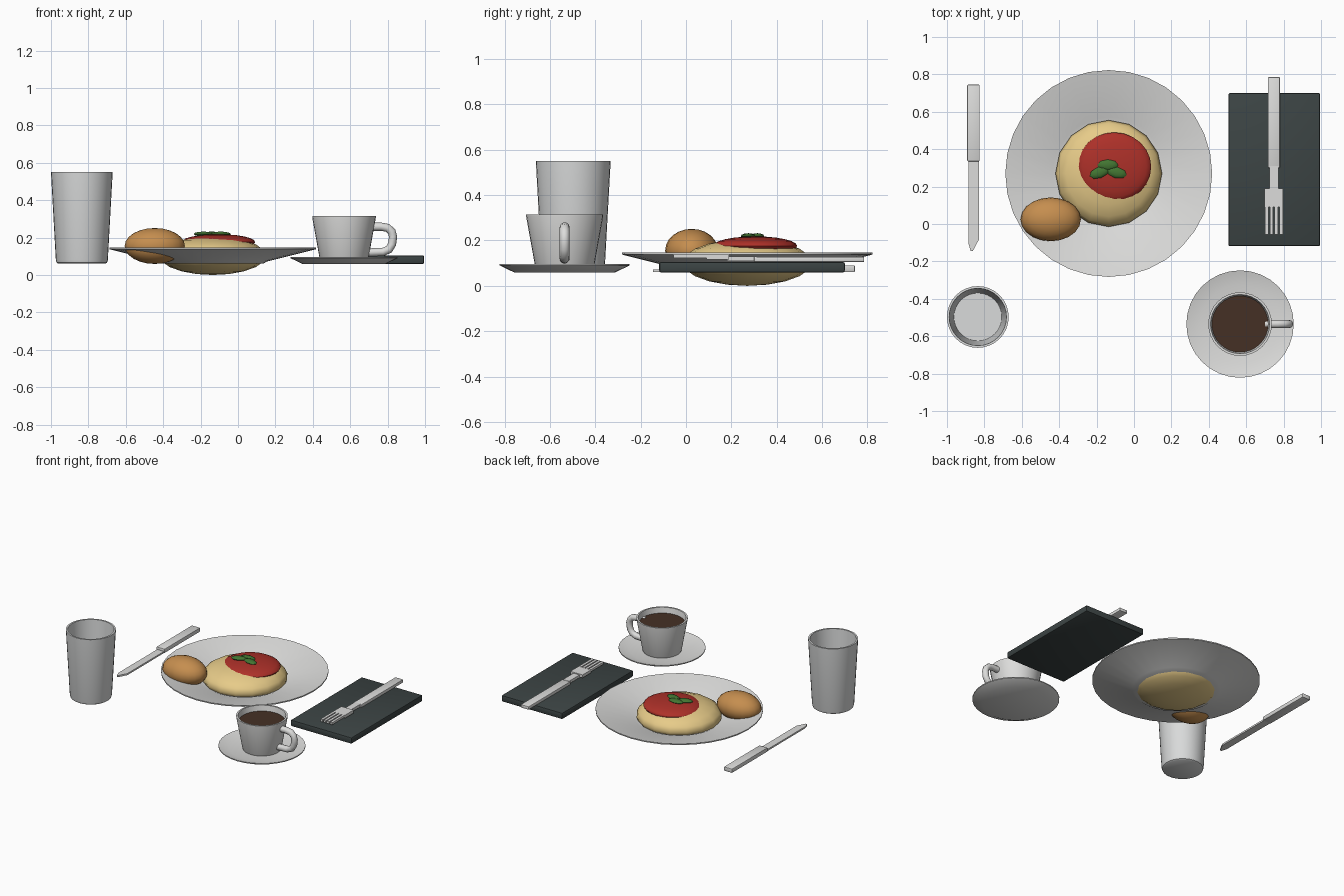
import bpy, bmesh, math
from mathutils import Vector, Matrix

if "Cube" in bpy.data.objects:
    bpy.data.objects.remove(bpy.data.objects["Cube"])


def mat(name, r, g, b):
    m = bpy.data.materials.new(name)
    m.diffuse_color = (r, g, b, 1)
    m.use_nodes = True
    m.node_tree.nodes["Principled BSDF"].inputs["Base Color"].default_value = m.diffuse_color
    return m


WHITE = mat("white_china", 0.72, 0.72, 0.71)
GLASS = mat("pale_glass", 0.70, 0.71, 0.71)
STEEL = mat("steel", 0.72, 0.72, 0.71)
CLOTH = mat("dark_slate", 0.045, 0.058, 0.058)
PASTA = mat("pasta_yellow", 0.80, 0.60, 0.25)
SAUCE = mat("tomato_red", 0.42, 0.030, 0.022)
LEAF = mat("leaf_green", 0.055, 0.18, 0.032)
BREAD = mat("crust_brown", 0.56, 0.27, 0.078)
COFFEE = mat("coffee_brown", 0.060, 0.030, 0.018)


def finish(bm, name, material, angle=40):
    bmesh.ops.remove_doubles(bm, verts=bm.verts, dist=1e-5)
    bmesh.ops.recalc_face_normals(bm, faces=bm.faces)
    me = bpy.data.meshes.new(name)
    bm.to_mesh(me)
    bm.free()
    ob = bpy.data.objects.new(name, me)
    bpy.context.collection.objects.link(ob)
    me.materials.append(material)
    if angle:
        bpy.ops.object.select_all(action='DESELECT')
        bpy.context.view_layer.objects.active = ob
        ob.select_set(True)
        bpy.ops.object.shade_smooth_by_angle(angle=math.radians(angle))
    return ob


def lathe(name, centre, profile, material, segs=32):
    """Spin a closed (radius, z) profile about a vertical axis."""
    bm = bmesh.new()
    vs = [bm.verts.new((r, 0, z)) for r, z in profile]
    es = [bm.edges.new(p) for p in zip(vs, vs[1:])]
    bmesh.ops.spin(bm, geom=vs + es, cent=(0, 0, 0), axis=(0, 0, 1),
                   angle=2 * math.pi, steps=segs)
    bmesh.ops.translate(bm, verts=bm.verts, vec=(*centre, 0))
    return finish(bm, name, material)


def ellipsoid(name, centre, radii, material, u=16, v=10, turn=0):
    bm = bmesh.new()
    m = (Matrix.Translation(centre) @ Matrix.Rotation(turn, 4, 'Z')
         @ Matrix.Diagonal((*radii, 1)))
    bmesh.ops.create_uvsphere(bm, u_segments=u, v_segments=v, radius=1, matrix=m)
    return finish(bm, name, material, 60)


def add_box(bm, x, y, z):
    c = [(a + b) / 2 for a, b in (x, y, z)]
    s = [b - a for a, b in (x, y, z)]
    bmesh.ops.create_cube(bm, size=1, matrix=Matrix.Translation(c) @ Matrix.Diagonal((*s, 1)))


def box(name, x, y, z, material, bevel=0.0):
    bm = bmesh.new()
    add_box(bm, x, y, z)
    if bevel:
        bmesh.ops.bevel(bm, geom=bm.edges[:], offset=bevel, segments=2,
                        profile=0.5, affect='EDGES')
    return finish(bm, name, material, 30 if bevel else 0)


# Dinner plate
PLATE = (-0.135, 0.27)
lathe("plate", PLATE, [(0, 0.06), (0.27, 0.06), (0.29, 0.072), (0.553, 0.138),
                       (0.553, 0.146), (0.30, 0.09), (0.27, 0.078), (0, 0.078)], WHITE)

# Food: pasta mound, sauce cap, three leaves and a bread roll
ellipsoid("pasta", (*PLATE, 0.103), (0.285, 0.285, 0.103), PASTA)
ellipsoid("sauce", (-0.105, 0.305, 0.176), (0.197, 0.185, 0.042), SAUCE, 24, 12)
for i, (x, y, a) in enumerate([(-0.14, 0.315, 0), (-0.185, 0.275, 0.35), (-0.093, 0.275, -0.25)]):
    ellipsoid(f"leaf_{i + 1}", (x, y, 0.219), (0.056, 0.030, 0.013), LEAF, 8, 6, a)
ellipsoid("bread_roll", (-0.445, 0.025, 0.155), (0.161, 0.117, 0.096), BREAD, 20, 12)

# Drinking glass
lathe("glass", (-0.835, -0.497), [(0, 0.06), (0.125, 0.06), (0.135, 0.066), (0.139, 0.08),
                                  (0.165, 0.55), (0.153, 0.55), (0.128, 0.085), (0, 0.085)], GLASS)

# Coffee cup on saucer
CUP = (0.567, -0.535)
lathe("saucer", CUP, [(0, 0.058), (0.22, 0.058), (0.287, 0.09), (0.287, 0.097),
                      (0.21, 0.076), (0, 0.076)], WHITE)
lathe("cup", CUP, [(0, 0.074), (0.125, 0.074), (0.130, 0.085), (0.170, 0.307), (0.170, 0.314),
                   (0.158, 0.314), (0.118, 0.10), (0, 0.10)], WHITE)
lathe("coffee", CUP, [(0, 0.265), (0.153, 0.265), (0.153, 0.275), (0, 0.275)], COFFEE)

# Cup handle: round tube swept along a rounded D path
path = [(0.70, 0.258), (0.765, 0.258), (0.800, 0.252), (0.822, 0.232), (0.829, 0.205),
        (0.824, 0.165), (0.808, 0.137), (0.775, 0.123), (0.69, 0.120)]
bm = bmesh.new()
rings = []
for i, (x, z) in enumerate(path):
    a, b = path[max(i - 1, 0)], path[min(i + 1, len(path) - 1)]
    t = Vector((b[0] - a[0], 0, b[1] - a[1])).normalized()
    n = Vector((-t.z, 0, t.x))
    c = Vector((x, CUP[1], z))
    rings.append([bm.verts.new(c + 0.022 * (n * math.cos(k * math.pi / 6)
                  + Vector((0, 1, 0)) * math.sin(k * math.pi / 6))) for k in range(12)])
for p, q in zip(rings, rings[1:]):
    for k in range(12):
        bm.faces.new((p[k], p[(k + 1) % 12], q[(k + 1) % 12], q[k]))
bm.faces.new(rings[0])
bm.faces.new(rings[-1])
finish(bm, "cup_handle", WHITE)

# Folded napkin
box("napkin", (0.505, 0.995), (-0.118, 0.70), (0.059, 0.105), CLOTH, 0.008)

# Fork lying on the napkin
FX = 0.748
box("fork_handle", (FX - 0.032, FX + 0.032), (0.30, 0.785), (0.105, 0.128), STEEL, 0.004)
box("fork_neck", (FX - 0.024, FX + 0.024), (0.18, 0.31), (0.110, 0.130), STEEL)
box("fork_head", (FX - 0.049, FX + 0.049), (0.09, 0.19), (0.115, 0.137), STEEL)
bm = bmesh.new()
for i in range(4):
    x = FX + (i - 1.5) * 0.026
    add_box(bm, (x - 0.009, x + 0.009), (-0.055, 0.095), (0.122, 0.138))
finish(bm, "fork_tines", STEEL, 0)

# Knife on the table
box("knife_handle", (-0.892, -0.825), (0.335, 0.745), (0.06, 0.09), STEEL, 0.005)
bm = bmesh.new()
outline = [(-0.885, 0.34), (-0.885, -0.105), (-0.873, -0.145), (-0.862, -0.145),
           (-0.830, -0.085), (-0.830, 0.34)]
face = bm.faces.new([bm.verts.new((x, y, 0.06)) for x, y in outline])
ext = bmesh.ops.extrude_face_region(bm, geom=[face])
bmesh.ops.translate(bm, vec=(0, 0, 0.012),
                    verts=[v for v in ext["geom"] if isinstance(v, bmesh.types.BMVert)])
bm.faces.new([v for v in face.verts]) if not face.is_valid else None
finish(bm, "knife_blade", STEEL, 0)
